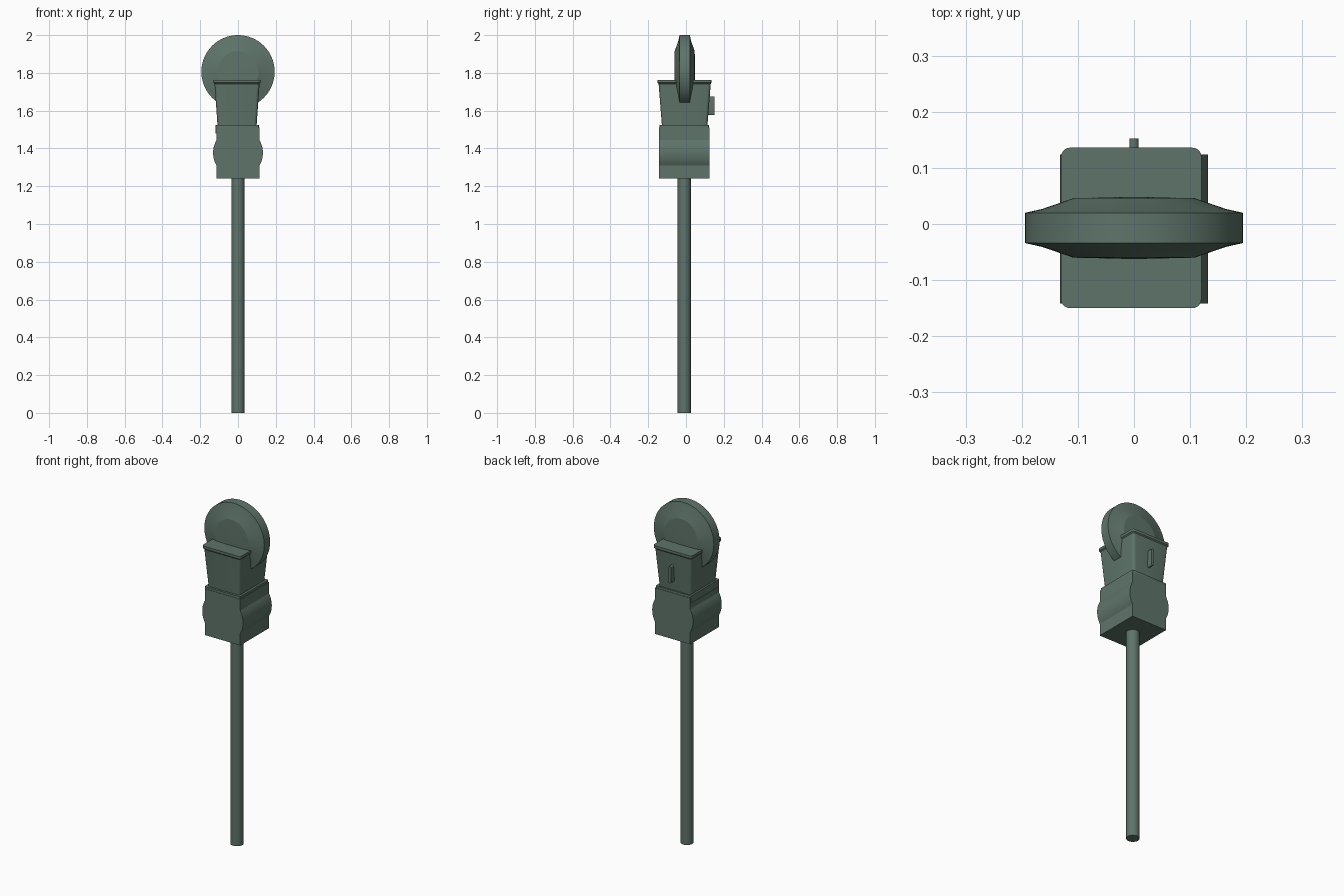
import bpy, bmesh, math

if "Cube" in bpy.data.objects:
    bpy.data.objects.remove(bpy.data.objects["Cube"])

mat = bpy.data.materials.new("grey_green")
mat.diffuse_color = (0.112, 0.175, 0.142, 1)
mat.use_nodes = True
mat.node_tree.nodes["Principled BSDF"].inputs["Base Color"].default_value = mat.diffuse_color
YC = -0.007  # shared depth centre


def finish(name, bm, angle=30):
    bmesh.ops.remove_doubles(bm, verts=bm.verts, dist=1e-6)
    bmesh.ops.recalc_face_normals(bm, faces=bm.faces)
    me = bpy.data.meshes.new(name)
    bm.to_mesh(me)
    bm.free()
    ob = bpy.data.objects.new(name, me)
    bpy.context.collection.objects.link(ob)
    me.materials.append(mat)
    bpy.ops.object.select_all(action='DESELECT')
    ob.select_set(True)
    bpy.context.view_layer.objects.active = ob
    bpy.ops.object.shade_smooth_by_angle(angle=math.radians(angle))
    return ob


def loft(name, rings, angle=30):
    """Skin a stack of equal-length point rings and cap both ends."""
    bm = bmesh.new()
    vs = [[bm.verts.new(p) for p in ring] for ring in rings]
    n = len(vs[0])
    for a, b in zip(vs, vs[1:]):
        for i in range(n):
            j = (i + 1) % n
            bm.faces.new((a[i], a[j], b[j], b[i]))
    bm.faces.new(vs[0])
    bm.faces.new(vs[-1])
    return finish(name, bm, angle)


def rounded_rect(hx, hy, r, steps=5):
    pts = []
    for k, (sx, sy) in enumerate([(1, 1), (-1, 1), (-1, -1), (1, -1)]):
        for i in range(steps + 1):
            t = math.pi / 2 * (k + i / steps)
            pts.append((sx * (hx - r) + r * math.cos(t), sy * (hy - r) + r * math.sin(t)))
    return pts


def circle(r, n):
    return [(r * math.cos(2 * math.pi * i / n), r * math.sin(2 * math.pi * i / n)) for i in range(n)]


# Pole
loft("pole", [[(x, y + YC - 0.002, z) for x, y in circle(0.035, 32)] for z in (0, 1.25)])

# Lower housing: square block whose sides swell into a horizontal cylinder
hx, r, zc = 0.114, 0.132, 1.377
a = math.acos(hx / r)
right = [(hx, 1.24)]
right += [(r * math.cos(t), zc + r * math.sin(t)) for t in [-a + 2 * a * i / 12 for i in range(13)]]
right += [(hx, 1.51)]
outline = right + [(-x, z) for x, z in reversed(right)]
loft("lower_housing", [[(x, y, z) for x, z in outline] for y in (-0.142, 0.124)], 25)

# Collar between housing and head
loft("collar", [[(x - 0.004, y - 0.009, z) for x, y in rounded_rect(0.115, 0.131, 0.006, 2)]
                for z in (1.48, 1.523)])

# Tapered head with a shallow lip around its top
head = [(1.515, 0.103, 0.120), (1.742, 0.119, 0.138), (1.748, 0.125, 0.143), (1.763, 0.125, 0.143)]
loft("tapered_head", [[(x - 0.005, y + YC, z) for x, y in rounded_rect(w, d, 0.016)]
                      for z, w, d in head])

# Domed disc rising out of the head
profile = [(0.0, 0.105), (0.027, 0.194)]
half = [(0.055, 0.02), (0.053, 0.108), (0.034, 0.163), (0.027, 0.194)]
stations = [(-h, q) for h, q in half] + [(h, q) for h, q in reversed(half)]
loft("disc", [[(x, YC + h, 1.806 + z) for x, z in circle(q, 64)] for h, q in stations], 15)

# Upright rounded key on the back of the head
loft("back_key", [[(x, y, 1.626 + z) for x, z in rounded_rect(0.008, 0.050, 0.0075, 4)]
                  for y in (0.10, 0.152)])
